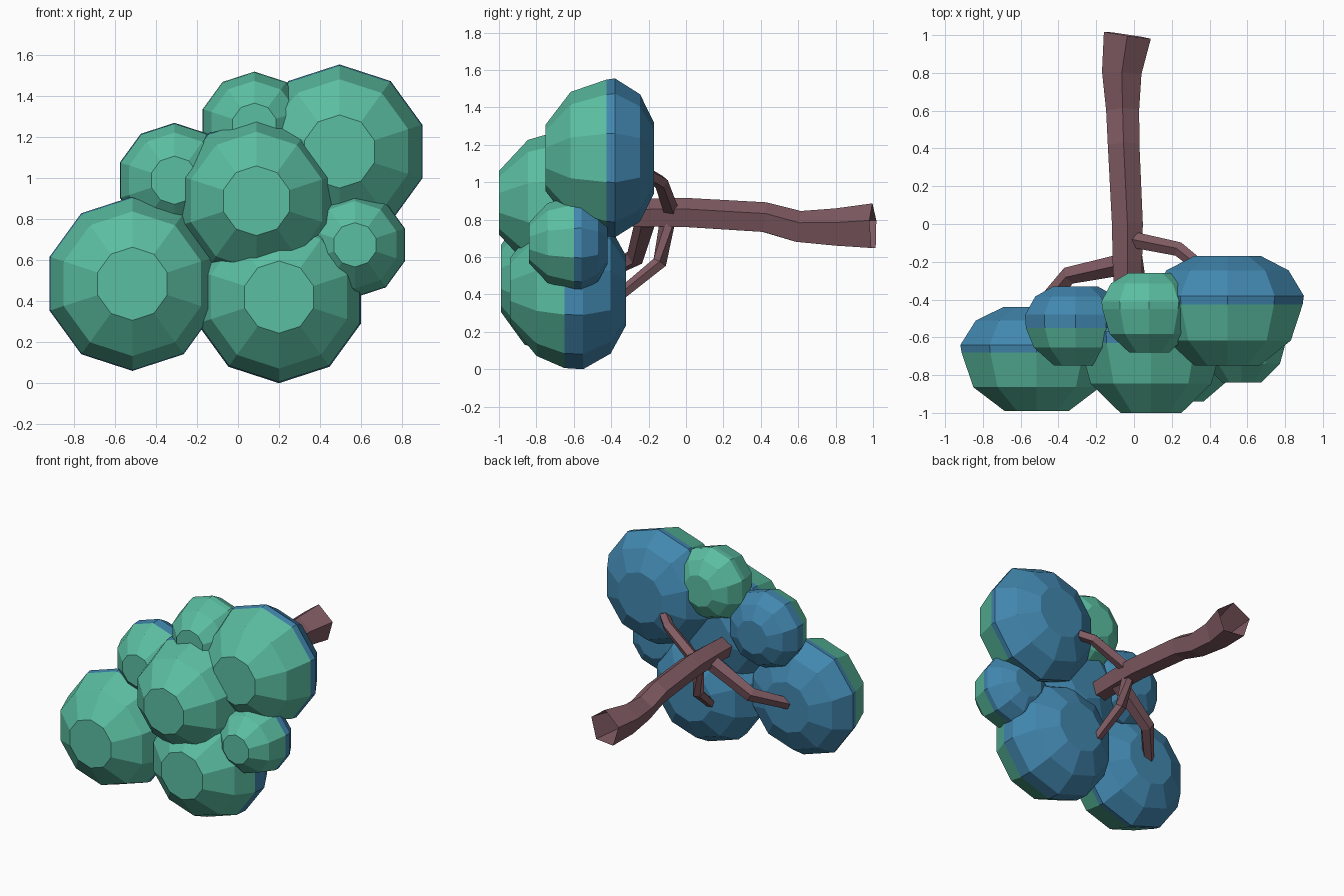
import bpy, bmesh, math
from mathutils import Vector

if "Cube" in bpy.data.objects:
    bpy.data.objects.remove(bpy.data.objects["Cube"])


def material(name, rgb):
    m = bpy.data.materials.new(name)
    m.diffuse_color = (*rgb, 1)
    m.use_nodes = True
    m.node_tree.nodes["Principled BSDF"].inputs["Base Color"].default_value = m.diffuse_color
    return m


GREEN = material("leaf green", (0.105, 0.52, 0.36))
BLUE = material("underside blue", (0.054, 0.242, 0.43))
BROWN = material("bark brown", (0.22, 0.107, 0.125))


def loft(name, rings, mats, face_mat, cap_start, cap_end):
    """Skin a list of point rings; face_mat gives the material of each strip."""
    bm = bmesh.new()
    vs = [[bm.verts.new(p) for p in ring] for ring in rings]
    n = len(vs[0])
    for k in range(len(vs) - 1):
        for i in range(n):
            j = (i + 1) % n
            f = bm.faces.new((vs[k][i], vs[k][j], vs[k + 1][j], vs[k + 1][i]))
            f.material_index = face_mat(k)
    if cap_start:
        bm.faces.new(vs[0]).material_index = face_mat(0)
    if cap_end:
        bm.faces.new(vs[-1]).material_index = face_mat(len(vs) - 2)
    bmesh.ops.recalc_face_normals(bm, faces=bm.faces)
    me = bpy.data.meshes.new(name)
    bm.to_mesh(me)
    bm.free()
    for m in mats:
        me.materials.append(m)
    ob = bpy.data.objects.new(name, me)
    bpy.context.collection.objects.link(ob)
    return ob


def leaf_clump(name, x, z, r, front, wide, back, split, all_green=False):
    """Ten-sided squashed dome facing -y: green up to y = split, blue behind."""
    hf, hb = wide - front, back - wide
    profile = [(front, 0.42), (wide - 0.64 * hf, 0.83), (split, 0.985),
               (wide, 1.0), (wide + 0.64 * hb, 0.8), (back, 0.44)]
    rings = []
    for y, s in profile:
        rings.append([(x + r * s * math.cos(math.radians(18 + 36 * i)), y,
                       z + r * s * math.sin(math.radians(18 + 36 * i)))
                      for i in range(10)])
    loft(name, rings, [GREEN] if all_green else [GREEN, BLUE],
         lambda k: 0 if all_green or k < 2 else 1, True, True)


def limb(name, path, radii, sides=5, open_start=False):
    """Faceted tube along a path."""
    pts = [Vector(p) for p in path]
    rings = []
    for k, p in enumerate(pts):
        d = (pts[min(k + 1, len(pts) - 1)] - pts[max(k - 1, 0)]).normalized()
        ref = Vector((0, 0, 1)) if abs(d.z) < 0.9 else Vector((1, 0, 0))
        u = d.cross(ref).normalized()
        v = u.cross(d)
        a = [math.pi / 2 + 2 * math.pi * i / sides for i in range(sides)]
        rings.append([p + radii[k] * (u * math.cos(t) + v * math.sin(t)) for t in a])
    loft(name, rings, [BROWN], lambda k: 0, not open_start, True)


# Foliage: x, z, radius, front y, widest y, back y, colour split y
leaf_clump("leaves_left", -0.515, 0.485, 0.425, -0.99, -0.64, -0.44, -0.68)
leaf_clump("leaves_center", 0.09, 0.89, 0.405, -1.0, -0.57, -0.38, -0.63)
leaf_clump("leaves_bottom", 0.20, 0.42, 0.42, -0.94, -0.55, -0.32, -0.65)
leaf_clump("leaves_upper_right", 0.495, 1.13, 0.425, -0.75, -0.38, -0.17, -0.425)
leaf_clump("leaves_top_small", 0.08, 1.255, 0.265, -0.68, -0.41, -0.26, -0.45, True)
leaf_clump("leaves_left_small", -0.31, 0.99, 0.28, -0.75, -0.48, -0.33, -0.55)
leaf_clump("leaves_right_small", 0.57, 0.675, 0.257, -0.84, -0.56, -0.42, -0.60)

# Trunk, open at the root end
limb("trunk",
     [(-0.035, 1.0, 0.755), (-0.065, 0.8, 0.75), (-0.06, 0.6, 0.755),
      (-0.055, 0.42, 0.805), (-0.035, 0.0, 0.83), (-0.035, -0.2, 0.83),
      (-0.03, -0.45, 0.82)],
     [0.132, 0.11, 0.092, 0.088, 0.086, 0.082, 0.075], open_start=True)

# Branches into the outer clumps
limb("branch_right", [(-0.02, -0.08, 0.84), (0.24, -0.135, 1.0), (0.38, -0.25, 1.07)],
     [0.045, 0.04, 0.035])
limb("branch_left", [(-0.04, -0.21, 0.80), (-0.34, -0.27, 0.60), (-0.52, -0.47, 0.50)],
     [0.06, 0.05, 0.04])
limb("branch_bottom", [(-0.03, -0.09, 0.84), (0.0, -0.14, 0.57), (0.04, -0.36, 0.39)],
     [0.045, 0.04, 0.032])
